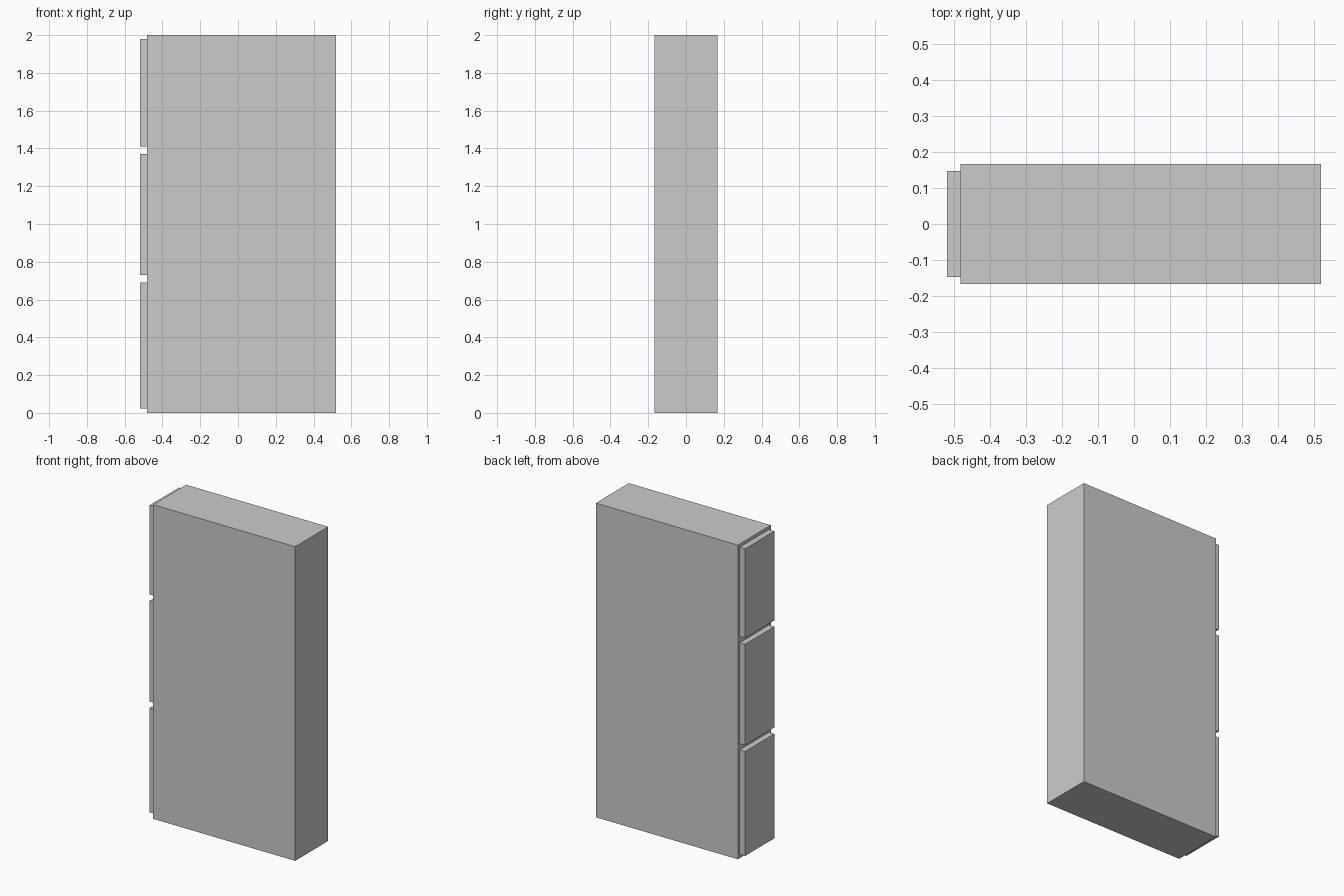
import bpy

if "Cube" in bpy.data.objects:
    bpy.data.objects.remove(bpy.data.objects["Cube"])


def box(name, lo, hi):
    """Axis-aligned box between two corners."""
    centre = [(a + b) / 2 for a, b in zip(lo, hi)]
    bpy.ops.mesh.primitive_cube_add(size=1, location=centre)
    ob = bpy.context.object
    ob.name = name
    ob.scale = [b - a for a, b in zip(lo, hi)]
    bpy.ops.object.transform_apply(location=False, rotation=False, scale=True)
    return ob


FACE_X = -0.481   # plane where the drawer fronts meet the body

# Cabinet body
box("cabinet_body", (FACE_X, -0.166, 0), (0.519, 0.166, 2))

# Three drawer fronts on the -x end
drawers = [("lower", 0.024, 0.689), ("middle", 0.729, 1.371), ("upper", 1.411, 1.979)]
for name, z0, z1 in drawers:
    box(name + "_drawer_front", (-0.519, -0.147, z0), (FACE_X, 0.147, z1))
